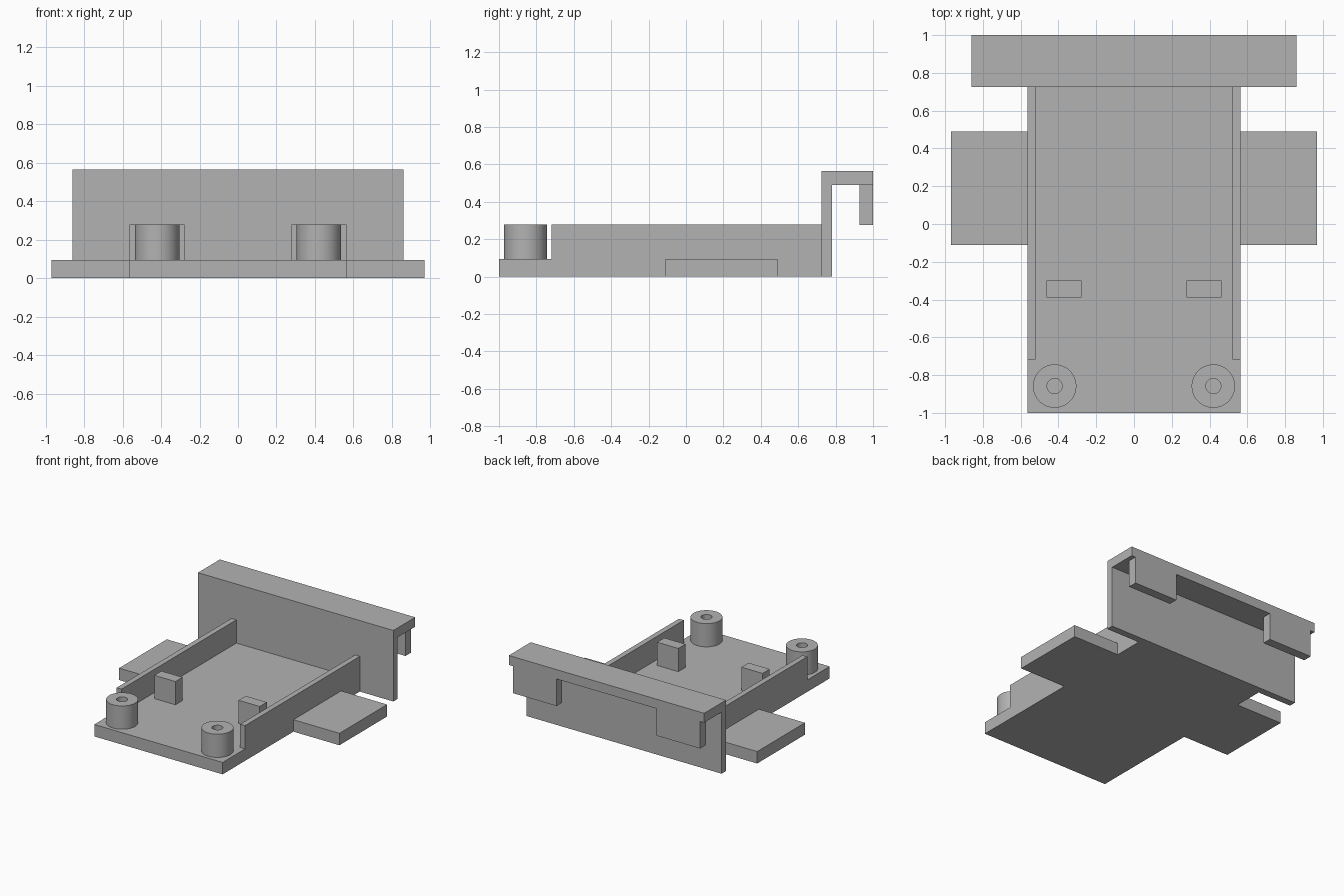
import bpy
import bmesh
import math
from mathutils import Matrix, Vector

cube = bpy.data.objects.get("Cube")
if cube:
    bpy.data.objects.remove(cube, do_unlink=True)

# Single grey plastic colour
GREY = (0.448, 0.448, 0.448, 1.0)
plastic = bpy.data.materials.new("grey_plastic")
plastic.diffuse_color = GREY
plastic.use_nodes = True
for node in plastic.node_tree.nodes:
    if node.type == "BSDF_PRINCIPLED":
        node.inputs["Base Color"].default_value = GREY


def finish(name, bm):
    bmesh.ops.recalc_face_normals(bm, faces=bm.faces)
    mesh = bpy.data.meshes.new(name)
    bm.to_mesh(mesh)
    bm.free()
    mesh.materials.append(plastic)
    obj = bpy.data.objects.new(name, mesh)
    bpy.context.collection.objects.link(obj)
    return obj


def prism(name, outline, extrude):
    """Extrude a flat outline along a vector."""
    bm = bmesh.new()
    face = bm.faces.new([bm.verts.new(p) for p in outline])
    moved = bmesh.ops.extrude_face_region(bm, geom=[face], use_keep_orig=True)
    verts = [g for g in moved["geom"] if isinstance(g, bmesh.types.BMVert)]
    bmesh.ops.translate(bm, verts=verts, vec=Vector(extrude))
    return finish(name, bm)


def box(name, x, y, z):
    outline = [(x[0], y[0], z[0]), (x[1], y[0], z[0]),
               (x[1], y[1], z[0]), (x[0], y[1], z[0])]
    return prism(name, outline, (0, 0, z[1] - z[0]))


def post(name, x, y, bottom, top, radius, hole):
    """Round post with a blind centre hole, spun from its profile."""
    bm = bmesh.new()
    profile = [(0, bottom), (hole, bottom), (hole, top),
               (radius, top), (radius, bottom)]
    verts = [bm.verts.new((r, 0, z)) for r, z in profile]
    edges = [bm.edges.new(pair) for pair in zip(verts, verts[1:])]
    bmesh.ops.spin(bm, geom=verts + edges, cent=(0, 0, 0), axis=(0, 0, 1),
                   angle=math.tau, steps=48, use_merge=True)
    bmesh.ops.remove_doubles(bm, verts=bm.verts, dist=0.0005)
    bmesh.ops.transform(bm, matrix=Matrix.Translation((x, y, 0)), verts=bm.verts)
    obj = finish(name, bm)
    bpy.ops.object.select_all(action="DESELECT")
    obj.select_set(True)
    bpy.context.view_layer.objects.active = obj
    bpy.ops.object.shade_smooth_by_angle(angle=math.radians(30))
    return obj


# Main levels
FLOOR, RIM = 0.095, 0.28
HALF, TAB = 0.565, 0.97
WALL_Y, BACK = 0.725, 1.0

# Floor plate with a tab on each side
right_half = [(HALF, -1), (HALF, -0.11), (TAB, -0.11),
              (TAB, 0.49), (HALF, 0.49), (HALF, WALL_Y)]
outline = right_half + [(-x, y) for x, y in reversed(right_half)]
prism("base_plate", [(x, y, 0) for x, y in outline], (0, 0, FLOOR))

# Rear wall with its overhanging top ledge
WIDE = 0.86
section = [(WALL_Y, 0), (0.78, 0), (0.78, 0.49),
           (BACK, 0.49), (BACK, 0.565), (WALL_Y, 0.565)]
prism("rear_wall", [(-WIDE, y, z) for y, z in section], (2 * WIDE, 0, 0))

# Mirrored pairs: rails, stop blocks, screw posts and hanging hooks
for side, s in (("left", 1), ("right", -1)):
    def span(a, b):
        return sorted((s * a, s * b))
    box(side + "_rail", span(0.522, HALF), (-0.718, WALL_Y), (FLOOR, RIM))
    box(side + "_stop_block", span(0.278, 0.464), (-0.39, -0.30), (FLOOR, RIM))
    post(side + "_screw_post", s * 0.42, -0.858, FLOOR, RIM, 0.115, 0.04)
    box(side + "_hook", span(0.44, 0.825), (0.928, BACK), (0.275, 0.49))
